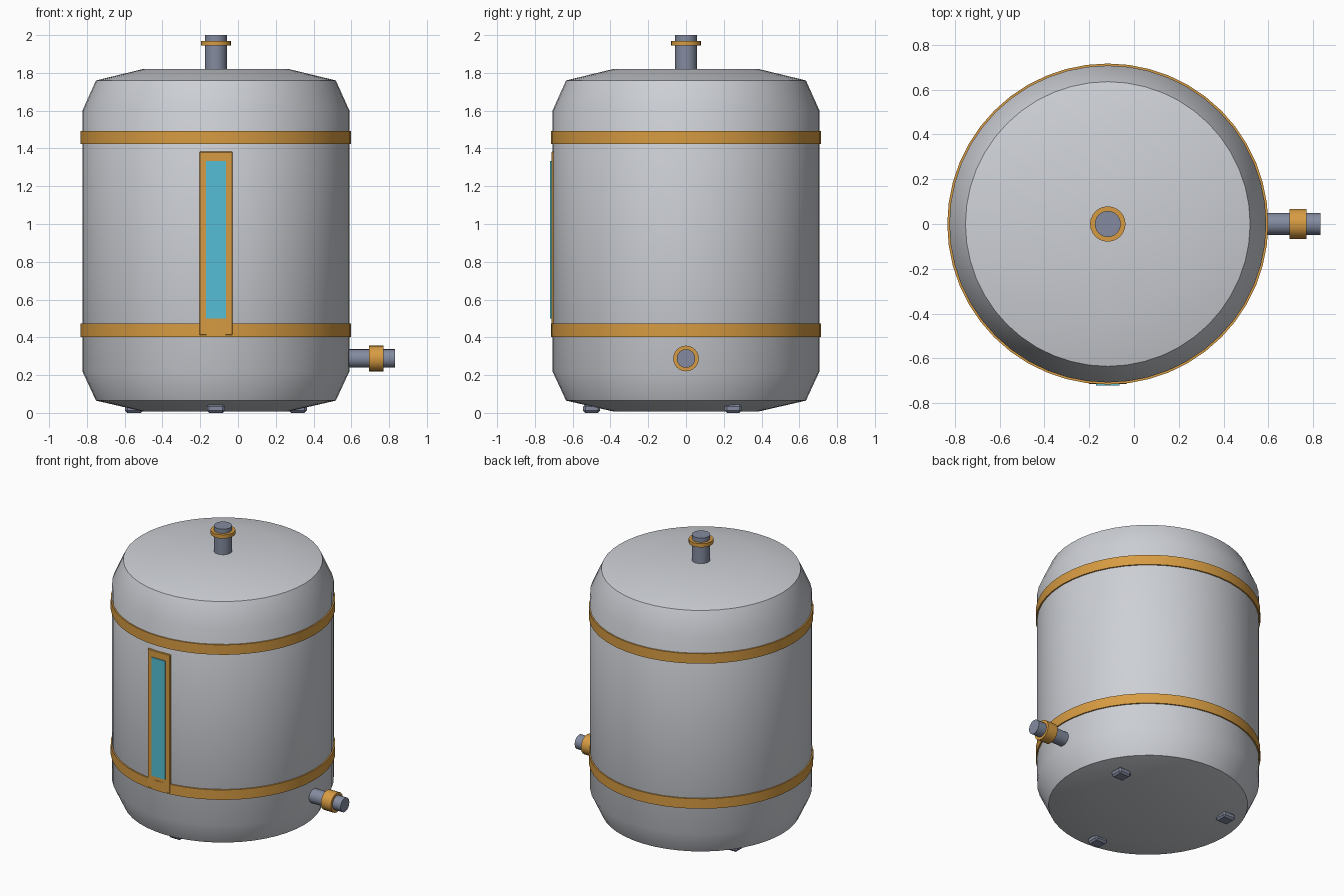
import bpy, bmesh, math
from mathutils import Matrix, Vector

cube = bpy.data.objects.get("Cube")
if cube:
    bpy.data.objects.remove(cube, do_unlink=True)

CX = -0.117  # tank axis


def material(name, rgb):
    m = bpy.data.materials.new(name)
    m.use_nodes = True
    m.diffuse_color = (*rgb, 1)
    m.node_tree.nodes["Principled BSDF"].inputs["Base Color"].default_value = (*rgb, 1)
    return m


shell = material("pale_grey_metal", (0.61, 0.63, 0.67))
brass = material("brass_orange", (0.68, 0.33, 0.055))
steel = material("blue_grey_steel", (0.23, 0.26, 0.35))
glass = material("teal_glass", (0.09, 0.52, 0.66))


def finish(bm, name, mat, smooth=True):
    bmesh.ops.recalc_face_normals(bm, faces=bm.faces)
    mesh = bpy.data.meshes.new(name)
    bm.to_mesh(mesh)
    bm.free()
    mesh.materials.append(mat)
    obj = bpy.data.objects.new(name, mesh)
    bpy.context.collection.objects.link(obj)
    if smooth:
        bpy.ops.object.select_all(action="DESELECT")
        obj.select_set(True)
        bpy.context.view_layer.objects.active = obj
        bpy.ops.object.shade_smooth_by_angle(angle=math.radians(30))
    return obj


def lathe(name, mat, profile, sides, origin, along_x=False, ring=False):
    """Spin (radius, height) points; cap the ends, or close the section as a ring."""
    bm = bmesh.new()
    loops = []
    for r, h in profile:
        loops.append([bm.verts.new((r * math.cos(math.tau * i / sides),
                                    r * math.sin(math.tau * i / sides), h))
                      for i in range(sides)])
    pairs = list(zip(loops, loops[1:]))
    if ring:
        pairs.append((loops[-1], loops[0]))
    else:
        bm.faces.new(loops[0])
        bm.faces.new(loops[-1])
    for a, b in pairs:
        for i in range(sides):
            j = (i + 1) % sides
            bm.faces.new((a[i], a[j], b[j], b[i]))
    turn = Matrix.Rotation(math.pi / 2, 4, "Y") if along_x else Matrix()
    bm.transform(Matrix.Translation(origin) @ turn)
    return finish(bm, name, mat)


def box(name, mat, low, high, bevel=0):
    low, high = Vector(low), Vector(high)
    bm = bmesh.new()
    bmesh.ops.create_cube(bm, size=1)
    bm.transform(Matrix.Translation((low + high) / 2) @ Matrix.Diagonal((*(high - low), 1)))
    if bevel:
        bmesh.ops.bevel(bm, geom=bm.edges[:], offset=bevel, segments=1, affect="EDGES")
    return finish(bm, name, mat, smooth=False)


# Tank body with stepped domed ends
lathe("tank_body", shell,
      [(0.387, 0.008), (0.635, 0.065), (0.707, 0.22),
       (0.707, 1.6), (0.635, 1.76), (0.387, 1.82)], 48, (CX, 0, 0))

# Hoops around the tank
for name, z in (("lower_band", 0.403), ("upper_band", 1.423)):
    lathe(name, brass, [(0.69, 0), (0.716, 0), (0.716, 0.07), (0.69, 0.07)],
          48, (CX, 0, z), ring=True)

# Sight gauge on the front
box("gauge_frame", brass, (CX - 0.088, -0.713, 0.41), (CX + 0.088, -0.66, 1.383), 0.004)
box("gauge_window", glass, (CX - 0.053, -0.72, 0.5), (CX + 0.053, -0.711, 1.333))

# Top inlet and side outlet, each with a collar
lathe("top_pipe", steel, [(0.058, 1.79), (0.058, 2.0)], 24, (CX, 0, 0))
lathe("top_collar", brass, [(0.05, 1.944), (0.079, 1.944), (0.079, 1.97), (0.05, 1.97)],
      24, (CX, 0, 0), ring=True)
lathe("outlet_pipe", steel, [(0.049, 0.55), (0.049, 0.832)], 24, (0, 0, 0.288), along_x=True)
lathe("outlet_collar", brass, [(0.04, 0.693), (0.068, 0.693), (0.068, 0.77), (0.04, 0.77)],
      24, (0, 0, 0.288), along_x=True, ring=True)

# Three small feet under the tank
for name, degrees in (("front_foot", 270), ("left_foot", 30), ("right_foot", 150)):
    x = CX + 0.5 * math.cos(math.radians(degrees))
    y = 0.5 * math.sin(math.radians(degrees))
    box(name, steel, (x - 0.048, y - 0.045, 0), (x + 0.048, y + 0.045, 0.045), 0.012)
